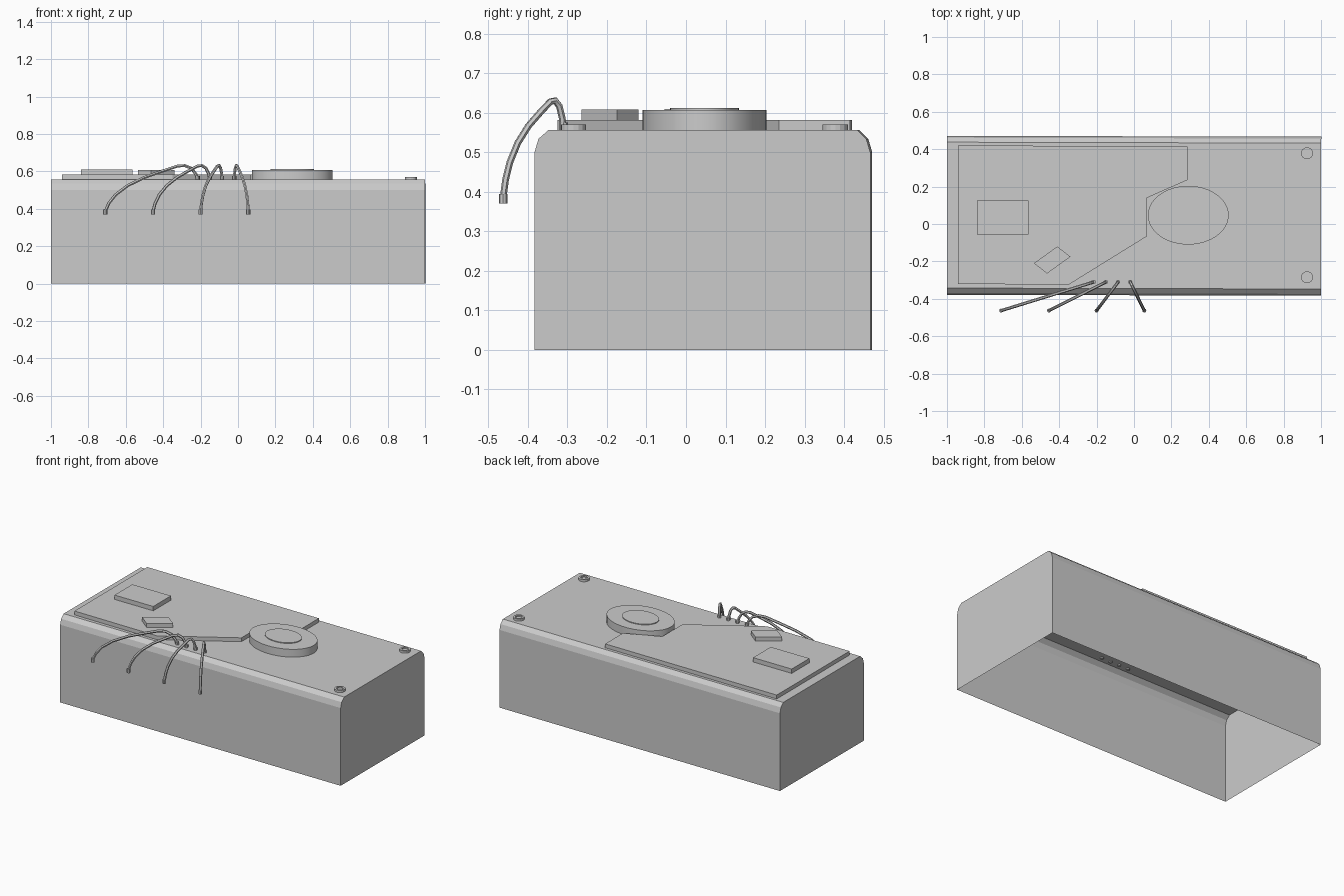
import bpy, bmesh, math
from mathutils import Matrix

if "Cube" in bpy.data.objects:
    bpy.data.objects.remove(bpy.data.objects["Cube"])

grey = bpy.data.materials.new("plain grey")
grey.diffuse_color = (0.6, 0.6, 0.6, 1)
grey.use_nodes = True
grey.node_tree.nodes["Principled BSDF"].inputs["Base Color"].default_value = grey.diffuse_color
TOP = 0.557


def add_mesh(name, bm, smooth=False):
    bmesh.ops.recalc_face_normals(bm, faces=bm.faces)
    me = bpy.data.meshes.new(name)
    bm.to_mesh(me)
    bm.free()
    me.materials.append(grey)
    ob = bpy.data.objects.new(name, me)
    bpy.context.collection.objects.link(ob)
    if smooth:
        shade(ob)
    return ob


def shade(ob):
    bpy.ops.object.select_all(action='DESELECT')
    ob.select_set(True)
    bpy.context.view_layer.objects.active = ob
    bpy.ops.object.shade_smooth_by_angle(angle=math.radians(40))


def prism(name, outline, z0, z1):
    bm = bmesh.new()
    base = bm.faces.new([bm.verts.new((x, y, z0)) for x, y in outline])
    ext = bmesh.ops.extrude_face_region(bm, geom=[base], use_keep_orig=True)
    for v in ext["geom"]:
        if isinstance(v, bmesh.types.BMVert):
            v.co.z = z1
    return add_mesh(name, bm)


def disc(name, x, y, rx, ry, z0, z1, n=48):
    bm = bmesh.new()
    m = Matrix.Translation((x, y, (z0 + z1) / 2)) @ Matrix.Diagonal((rx, ry, 1, 1))
    bmesh.ops.create_cone(bm, cap_ends=True, segments=n, radius1=1, radius2=1,
                          depth=z1 - z0, matrix=m)
    return add_mesh(name, bm, True)


# Housing: open-bottomed shell with rounded long top edges
profile = [(-0.381, 0), (-0.381, 0.50), (-0.371, 0.534), (-0.345, TOP),
           (0.435, TOP), (0.459, 0.534), (0.469, 0.50), (0.469, 0)]
bm = bmesh.new()
ends = [[bm.verts.new((x, y, z)) for y, z in profile] for x in (-1, 1)]
for e in ends:
    bm.faces.new(e)
for i in range(len(profile) - 1):
    bm.faces.new((ends[0][i], ends[0][i + 1], ends[1][i + 1], ends[1][i]))
shell = add_mesh("housing_shell", bm)
shell.rotation_euler.z = -0.0025

# Raised cover plate
prism("cover_plate", [(-0.94, 0.42), (0.285, 0.415), (0.285, 0.235), (0.07, 0.14),
                      (0.07, -0.065), (-0.35, -0.325), (-0.94, -0.32)], 0.555, 0.582)

# Two blocks on the plate
prism("large_block", [(-0.84, -0.055), (-0.565, -0.055),
                      (-0.565, 0.125), (-0.84, 0.125)], 0.58, 0.61)
prism("small_block", [(-0.535, -0.21), (-0.465, -0.265),
                      (-0.34, -0.175), (-0.41, -0.12)], 0.58, 0.608)

# Oval hub with a raised centre
disc("oval_hub", 0.29, 0.047, 0.216, 0.157, 0.556, 0.607)
disc("hub_centre", 0.29, 0.047, 0.116, 0.087, 0.60, 0.612)

# Screws with a recessed centre
for i, y in enumerate((0.378, -0.285)):
    bm = bmesh.new()
    bmesh.ops.create_cone(bm, cap_ends=True, segments=16, radius1=0.032, radius2=0.032,
                          depth=0.015, matrix=Matrix.Translation((0.925, y, 0.5635)))
    cap = max(bm.faces, key=lambda f: f.calc_center_median().z)
    bmesh.ops.inset_region(bm, faces=[cap], thickness=0.012)
    inner = bmesh.ops.extrude_face_region(bm, geom=[cap])
    verts = [v for v in inner["geom"] if isinstance(v, bmesh.types.BMVert)]
    bmesh.ops.translate(bm, verts=verts, vec=(0, 0, -0.008))
    if cap.is_valid:
        bmesh.ops.delete(bm, geom=[cap], context='FACES_ONLY')
    add_mesh(f"screw_{i + 1}", bm)

# Four wires arching over the front edge, each with a collar and end sleeve
path = [(0, 0.55), (0.02, 0.585), (0.07, 0.617), (0.14, 0.631), (0.22, 0.628),
        (0.38, 0.602), (0.58, 0.567), (0.76, 0.523), (0.89, 0.474),
        (0.96, 0.43), (1, 0.385)]
for i in range(4):
    x0, x1 = -0.215 + 0.065 * i, -0.71 + 0.255 * i
    y0, y1 = -0.31, -0.463
    cu = bpy.data.curves.new(f"wire_{i + 1}", 'CURVE')
    cu.dimensions = '3D'
    cu.bevel_depth = 0.0085
    cu.bevel_resolution = 1
    cu.use_fill_caps = True
    sp = cu.splines.new('POLY')
    sp.points.add(len(path) - 1)
    for p, (t, z) in zip(sp.points, path):
        p.co = (x0 + (x1 - x0) * t, y0 + (y1 - y0) * t, z, 1)
    cu.materials.append(grey)
    ob = bpy.data.objects.new(cu.name, cu)
    bpy.context.collection.objects.link(ob)
    bpy.ops.object.select_all(action='DESELECT')
    ob.select_set(True)
    bpy.context.view_layer.objects.active = ob
    bpy.ops.object.convert(target='MESH')
    shade(bpy.context.view_layer.objects.active)
    disc(f"wire_collar_{i + 1}", x0, y0, 0.011, 0.011, 0.55, 0.575, 8)
    disc(f"wire_sleeve_{i + 1}", x1, y1, 0.011, 0.011, 0.37, 0.395, 8)
